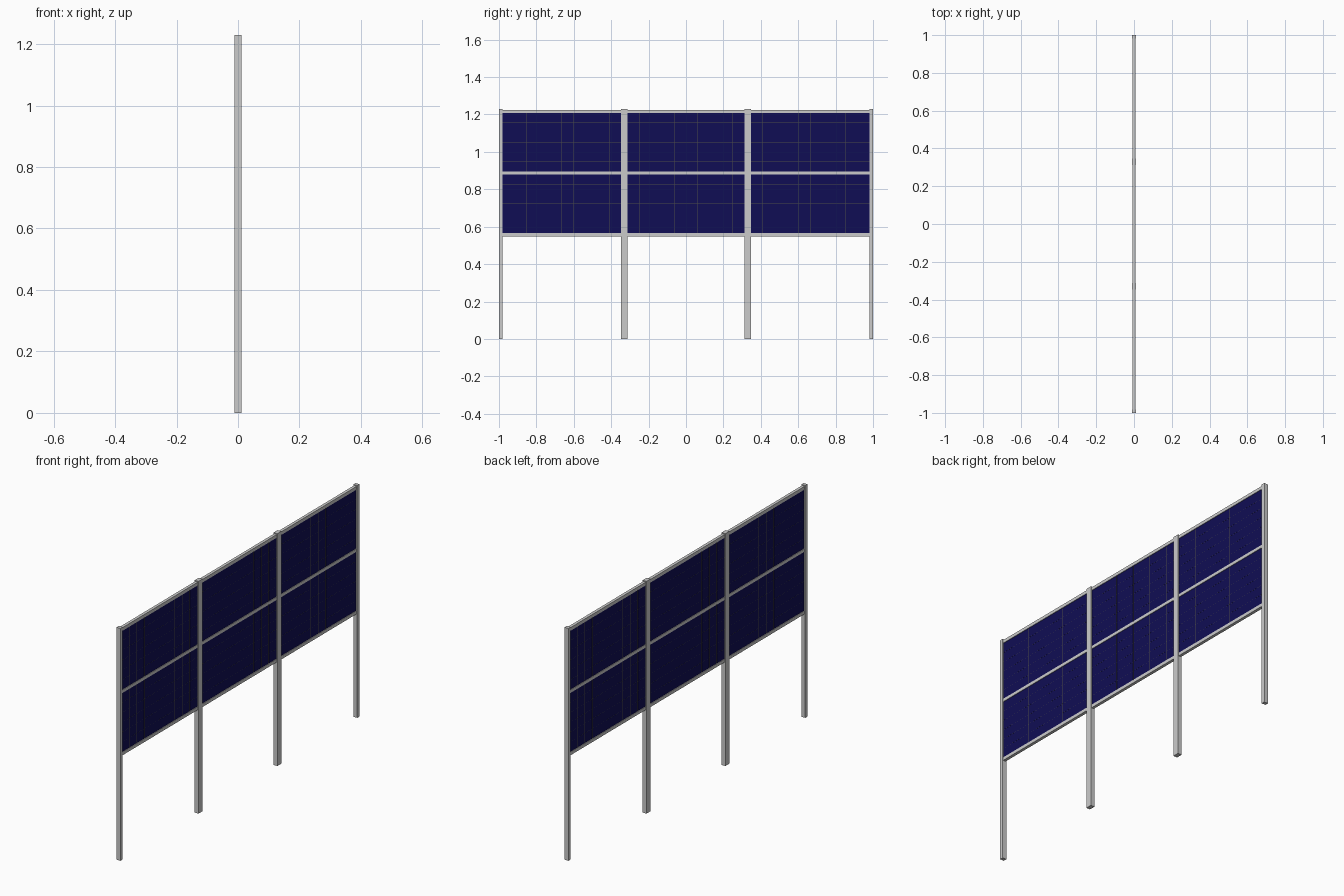
import bpy, bmesh
from mathutils import Matrix, Vector

if "Cube" in bpy.data.objects:
    bpy.data.objects.remove(bpy.data.objects["Cube"])


def material(name, color):
    m = bpy.data.materials.new(name)
    m.diffuse_color = color
    m.use_nodes = True
    m.node_tree.nodes["Principled BSDF"].inputs["Base Color"].default_value = m.diffuse_color
    return m


blue = material("cell_blue", (0.005, 0.004, 0.09, 1))
line = material("busbar_grey", (0.08, 0.08, 0.07, 1))


def boxes(name, items, mat=None):
    """One object from a list of (x_size, y0, y1, z0, z1) boxes centred on x = 0."""
    bm = bmesh.new()
    for sx, y0, y1, z0, z1 in items:
        mtx = (Matrix.Translation(Vector((0, (y0 + y1) / 2, (z0 + z1) / 2)))
               @ Matrix.Diagonal((sx, y1 - y0, z1 - z0, 1)))
        bmesh.ops.create_cube(bm, size=1, matrix=mtx)
    me = bpy.data.meshes.new(name)
    bm.to_mesh(me)
    bm.free()
    if mat:
        me.materials.append(mat)
    ob = bpy.data.objects.new(name, me)
    bpy.context.collection.objects.link(ob)
    return ob


POST_X, RAIL_X, PANEL_X = 0.023, 0.016, 0.010
HEIGHT = 1.23
posts = [(-1.0, -0.981), (-0.347, -0.313), (0.313, 0.347), (0.981, 1.0)]
rails = [(0.549, 0.566), (0.879, 0.895), (1.208, 1.225)]

# Upright posts, narrower at the two ends
for i, (y0, y1) in enumerate(posts):
    boxes(f"post_{i + 1}", [(POST_X, y0, y1, 0, HEIGHT)])

for b in range(3):
    y0, y1 = posts[b][1], posts[b + 1][0]
    # Horizontal rails between neighbouring posts
    for r, (z0, z1) in enumerate(rails):
        boxes(f"rail_{b + 1}_{r + 1}", [(RAIL_X, y0, y1, z0, z1)])
    # Two-sided panels with a thin 10 x 6 cell grid
    for r in range(2):
        z0, z1 = rails[r][1], rails[r + 1][0]
        boxes(f"panel_{b + 1}_{r + 1}", [(PANEL_X, y0, y1, z0, z1)], blue)
        w = 0.0006
        grid = []
        for k in range(1, 10):
            y = y0 + (y1 - y0) * k / 10
            grid.append((PANEL_X + 0.0006, y - w, y + w, z0, z1))
        for k in range(1, 6):
            z = z0 + (z1 - z0) * k / 6
            grid.append((PANEL_X + 0.0004, y0, y1, z - w / 2, z + w / 2))
        boxes(f"cell_lines_{b + 1}_{r + 1}", grid, line)
